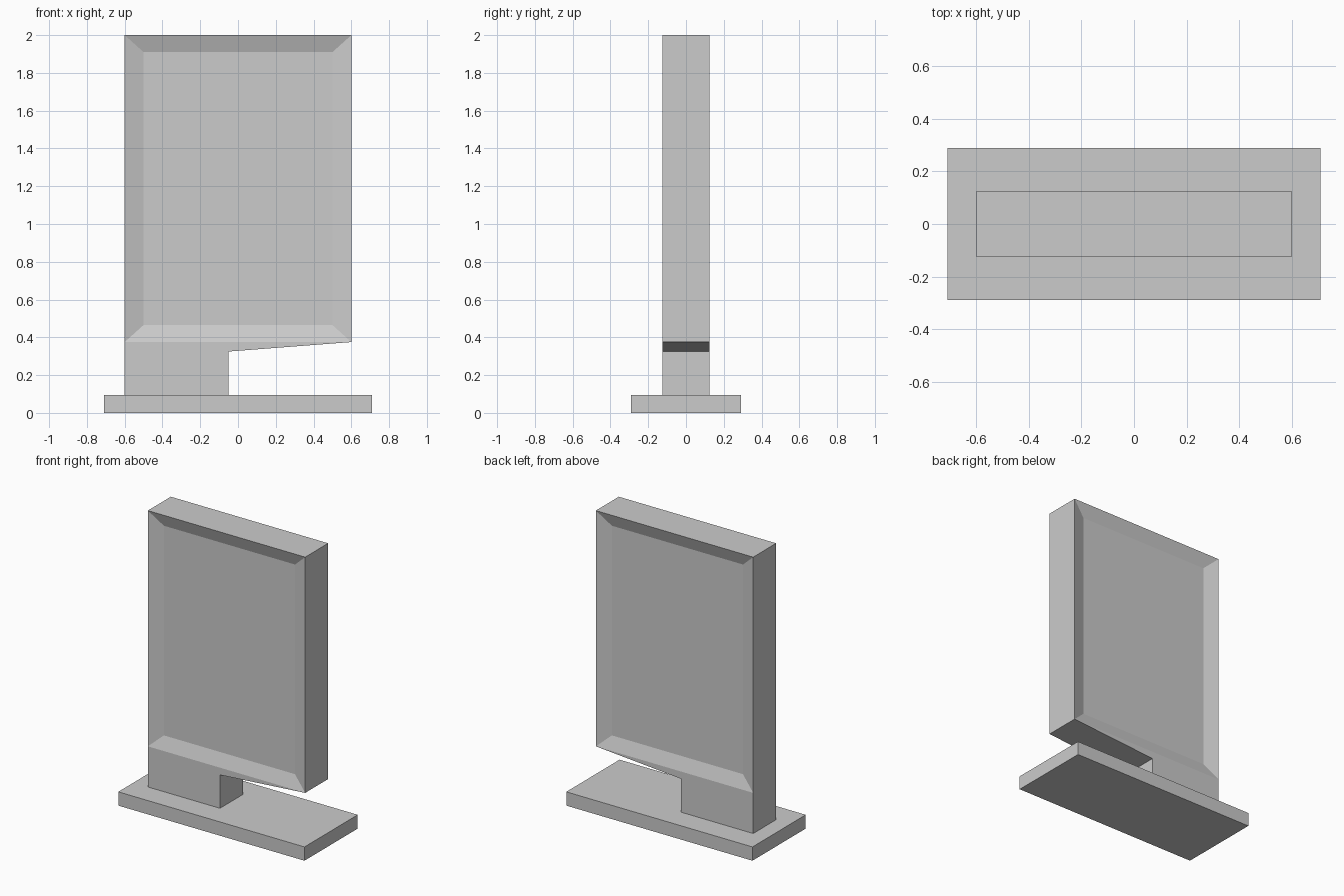
import bpy, bmesh

if "Cube" in bpy.data.objects:
    bpy.data.objects.remove(bpy.data.objects["Cube"])

# Ground plate
bpy.ops.mesh.primitive_cube_add(size=1, location=(0, 0, 0.0475))
base = bpy.context.object
base.name = "base_plate"
base.scale = (1.42, 0.58, 0.095)
bpy.ops.object.transform_apply(location=True, rotation=False, scale=True)

# Sign slab with off-centre foot and a recessed panel on both sides
HALF_DEPTH, RECESS = 0.125, 0.032
outline = [(-0.6, 0.095), (-0.05, 0.095), (-0.05, 0.325),
           (0.6, 0.375), (0.6, 2.0), (-0.6, 2.0), (-0.6, 0.375)]
inner = [(0.5, 0.375 + 0.09), (0.5, 1.91), (-0.5, 1.91), (-0.5, 0.375 + 0.09)]

bm = bmesh.new()


def add_side(sign):
    """Foot face, sloped frame and sunken panel of one side; returns the rim."""
    rim = [bm.verts.new((x, sign * HALF_DEPTH, z)) for x, z in outline]
    panel = [bm.verts.new((x, sign * (HALF_DEPTH - RECESS), z)) for x, z in inner]
    bm.faces.new(rim[:4] + [rim[6]])
    frame = rim[3:]
    for i in range(4):
        j = (i + 1) % 4
        bm.faces.new((frame[i], frame[j], panel[j], panel[i]))
    bm.faces.new(panel)
    return rim


front, back = add_side(-1), add_side(1)
for i in range(len(outline)):
    j = (i + 1) % len(outline)
    bm.faces.new((front[i], back[i], back[j], front[j]))
bmesh.ops.recalc_face_normals(bm, faces=bm.faces)

mesh = bpy.data.meshes.new("sign_slab")
bm.to_mesh(mesh)
bm.free()
bpy.context.collection.objects.link(bpy.data.objects.new("sign_slab", mesh))
